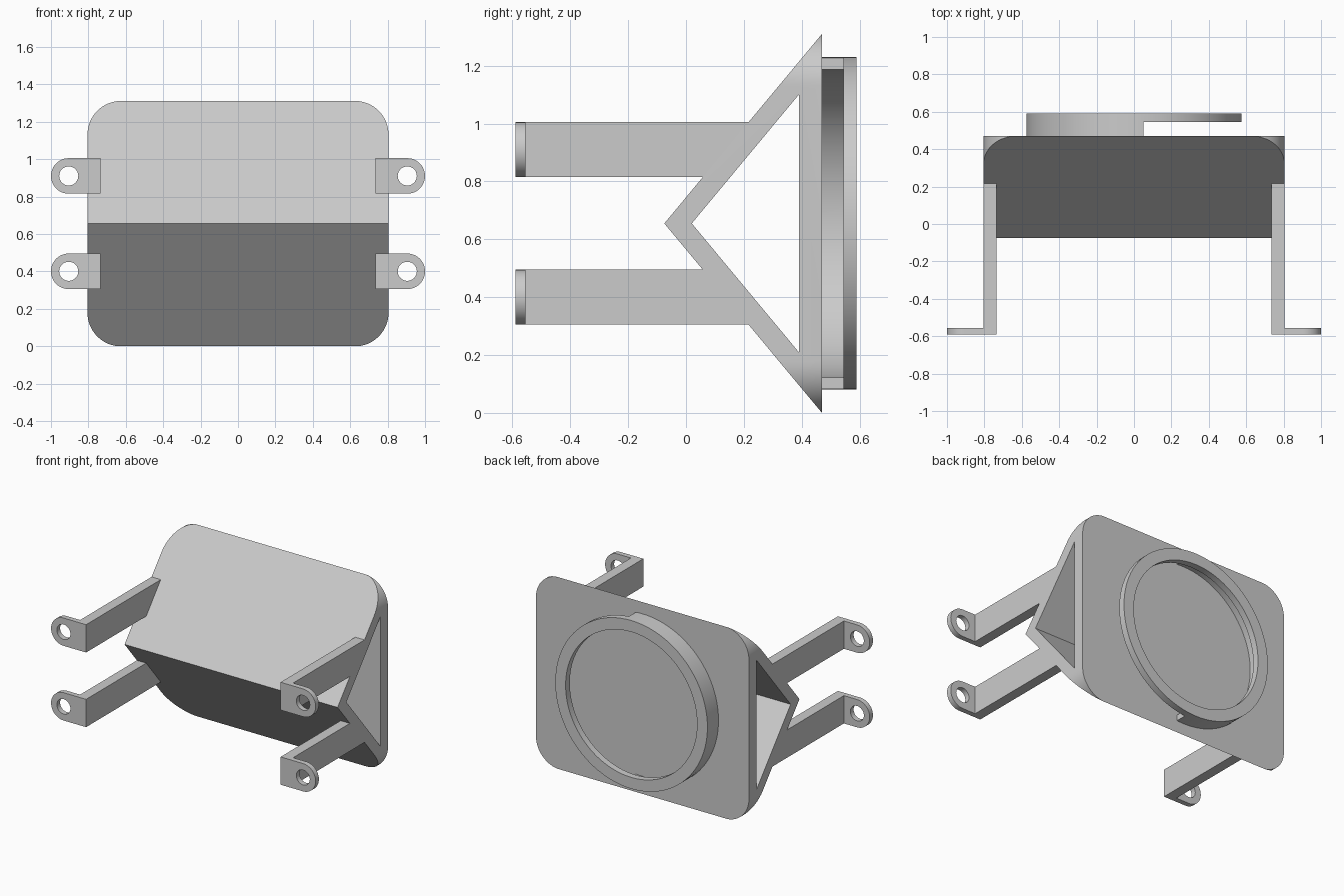
import bpy, bmesh
from math import sin, cos, pi, radians, acos
from mathutils import Vector

if "Cube" in bpy.data.objects:
    bpy.data.objects.remove(bpy.data.objects["Cube"], do_unlink=True)

grey = bpy.data.materials.new("light grey")
grey.use_nodes = True
grey.diffuse_color = (0.6, 0.6, 0.6, 1)
grey.node_tree.nodes["Principled BSDF"].inputs["Base Color"].default_value = grey.diffuse_color

MID = 0.655          # height of the centre line
HALF_W = 0.805       # half width of the body
BACK = 0.47          # rear face of the body


def extrude(name, profile, axis, lo, hi):
    """Solid from a closed profile: (y, z) points along x, or (x, z) points along y."""
    bm = bmesh.new()
    place = (lambda p: (lo, p[0], p[1])) if axis == "x" else (lambda p: (p[0], lo, p[1]))
    face = bm.faces.new([bm.verts.new(place(p)) for p in profile])
    new = bmesh.ops.extrude_face_region(bm, geom=[face])["geom"]
    step = Vector((hi - lo, 0, 0) if axis == "x" else (0, hi - lo, 0))
    bmesh.ops.translate(bm, vec=step, verts=[v for v in new if isinstance(v, bmesh.types.BMVert)])
    bmesh.ops.recalc_face_normals(bm, faces=bm.faces)
    mesh = bpy.data.meshes.new(name)
    bm.to_mesh(mesh)
    bm.free()
    mesh.materials.append(grey)
    obj = bpy.data.objects.new(name, mesh)
    bpy.context.collection.objects.link(obj)
    return obj


def activate(obj):
    bpy.ops.object.select_all(action="DESELECT")
    obj.select_set(True)
    bpy.context.view_layer.objects.active = obj


def cut(obj, tool, operation="DIFFERENCE"):
    activate(obj)
    mod = obj.modifiers.new("cut", "BOOLEAN")
    mod.operation, mod.object, mod.solver = operation, tool, "EXACT"
    bpy.ops.object.modifier_apply(modifier=mod.name)
    bpy.data.objects.remove(tool, do_unlink=True)


def smooth(obj):
    activate(obj)
    bpy.ops.object.shade_smooth_by_angle(angle=radians(30))


def arc(cx, cz, r, start, end, steps):
    return [(cx + r * cos(start + (end - start) * i / steps),
             cz + r * sin(start + (end - start) * i / steps)) for i in range(steps + 1)]


def circle(cx, cz, r, steps):
    return arc(cx, cz, r, 0, 2 * pi, steps)[:-1]


# Hollow wedge body, trimmed to a rounded rectangle
body = extrude("wedge_body", [(-0.075, MID), (BACK, 0), (BACK, 2 * MID)], "x", -0.9, 0.9)
cut(body, extrude("hollow", [(0.02, MID), (0.39, 0.21), (0.39, 1.10)], "x", -1, 1))
corner = 0.18
outline = []
for i, (sx, sz) in enumerate([(1, 1), (-1, 1), (-1, -1), (1, -1)]):
    outline += arc(sx * (HALF_W - corner), MID + sz * (MID + 0.001 - corner), corner,
                   i * pi / 2, (i + 1) * pi / 2, 16)
cut(body, extrude("trim", outline, "y", -0.3, 0.7), "INTERSECT")
smooth(body)

# Lens ring with an inner lip and a slot open on one side
ring = extrude("retaining_ring", circle(0, MID, 0.575, 96), "y", 0.46, 0.59)
cut(ring, extrude("opening", circle(0, MID, 0.497, 96), "y", 0.4, 0.7))
edge, inner = 0.05, 0.535
a = acos(edge / inner)
slot = arc(0, MID, inner, a, 2 * pi - a, 64)
slot += [(edge, -0.2), (0.8, -0.2), (0.8, 1.5), (edge, 1.5)]
cut(ring, extrude("slot", slot, "y", 0.4, 0.545))
smooth(ring)

# Four arms and tabs: one of each, mirrored left-right and top-bottom
low, high, inside = 0.16, 0.35, 0.735
front, tab_back = -0.59, -0.555


def wedge_y(z):
    return -0.075 + z * (BACK + 0.075) / MID + 0.01


arms = extrude("mounting_arms", [(tab_back, low), (wedge_y(low), low),
                                 (wedge_y(high), high), (tab_back, high)], "x", inside, HALF_W)
r = (high - low) / 2
mid = (low + high) / 2
tabs = extrude("mounting_tabs", [(inside, high), (inside, low)]
               + arc(1 - r, mid, r, -pi / 2, pi / 2, 24), "y", front, tab_back)
cut(tabs, extrude("screw_hole", circle(1 - r, mid, 0.051, 32), "y", -0.7, -0.5))
for part in (arms, tabs):
    part.location.z = MID
    activate(part)
    mirror = part.modifiers.new("mirror", "MIRROR")
    mirror.use_axis = (True, False, True)
    mirror.use_mirror_merge = False
    bpy.ops.object.modifier_apply(modifier=mirror.name)
    smooth(part)
